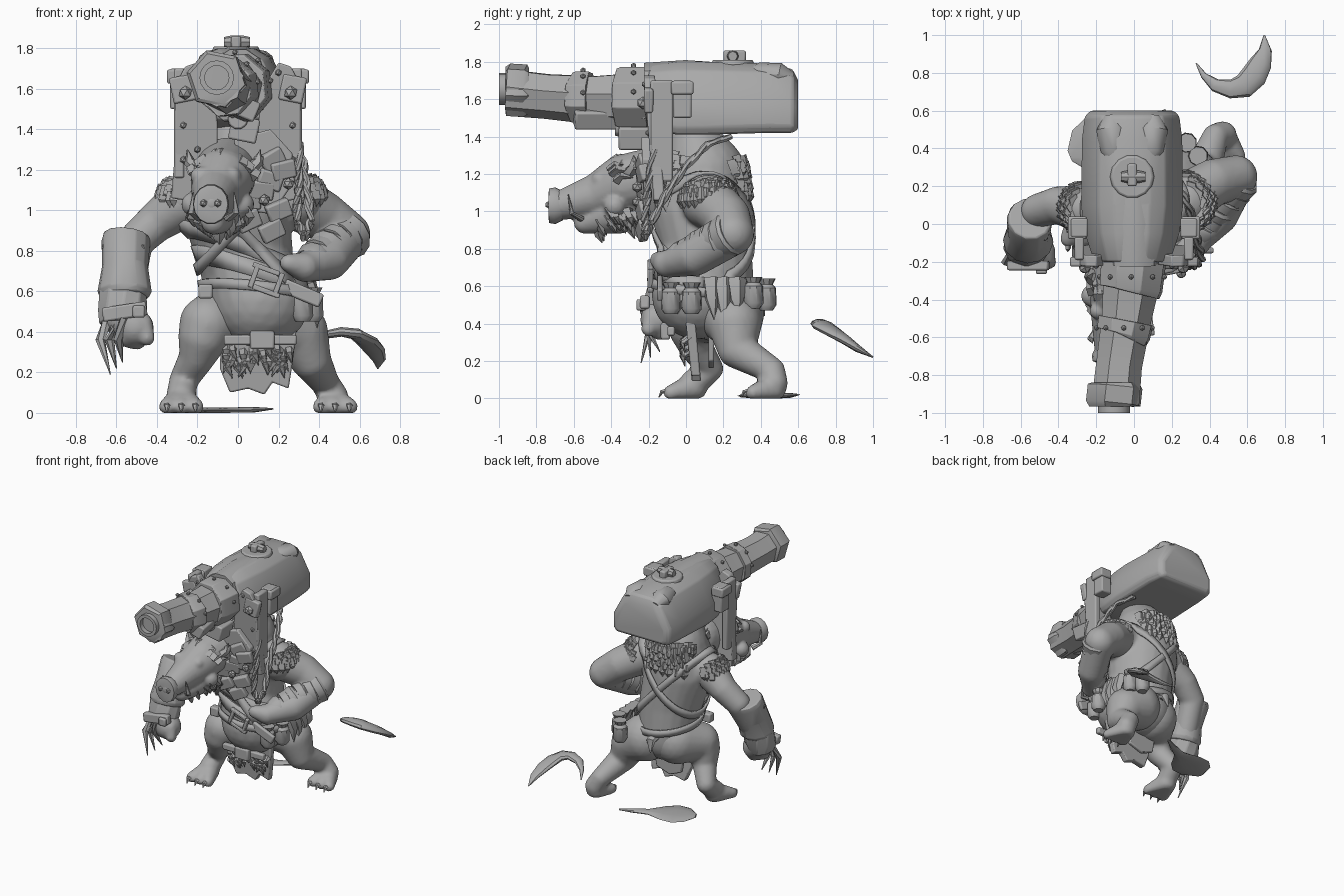
import bpy, bmesh, math, random
from mathutils import Vector as V, Matrix, Euler
from mathutils.bvhtree import BVHTree

random.seed(4)
if "Cube" in bpy.data.objects:
    bpy.data.objects.remove(bpy.data.objects["Cube"])

grey = bpy.data.materials.new("plain grey")
grey.use_nodes = True
grey.diffuse_color = (0.4, 0.4, 0.4, 1)
grey.node_tree.nodes["Principled BSDF"].inputs["Base Color"].default_value = grey.diffuse_color


def finish(name, bm, bevel=0):
    bmesh.ops.recalc_face_normals(bm, faces=bm.faces)
    me = bpy.data.meshes.new(name)
    bm.to_mesh(me)
    bm.free()
    ob = bpy.data.objects.new(name, me)
    bpy.context.collection.objects.link(ob)
    me.materials.append(grey)
    bpy.ops.object.select_all(action='DESELECT')
    ob.select_set(True)
    bpy.context.view_layer.objects.active = ob
    bpy.ops.object.shade_smooth_by_angle(angle=math.radians(35))
    if bevel:
        m = ob.modifiers.new("Bevel", 'BEVEL')
        m.width, m.segments = bevel, 2
    return ob


def add_chain(bm, balls):
    """Rounded limb: hulls between consecutive balls (x, y, z, radius)."""
    for a, b in zip(balls, balls[1:]):
        part = bmesh.new()
        for x, y, z, r in (a, b):
            bmesh.ops.create_icosphere(part, subdivisions=3, radius=r, matrix=Matrix.Translation((x, y, z)))
        res = bmesh.ops.convex_hull(part, input=part.verts)
        bmesh.ops.delete(part, geom=[v for v in set(res["geom_interior"]) if isinstance(v, bmesh.types.BMVert)], context='VERTS')
        me = bpy.data.meshes.new("temp")
        part.to_mesh(me)
        part.free()
        bm.from_mesh(me)
        bpy.data.meshes.remove(me)


def flesh(name, chains, voxel=0.014, smooth=4):
    bm = bmesh.new()
    for c in chains:
        add_chain(bm, c)
    for v in bm.verts:
        v.co.z = max(v.co.z, 0)
    m = (ob := finish(name, bm)).modifiers.new("Remesh", 'REMESH')
    m.mode, m.voxel_size, m.use_smooth_shade = 'VOXEL', voxel, True
    m = ob.modifiers.new("Smooth", 'SMOOTH')
    m.factor, m.iterations = 0.5, smooth


def loft(name, rings, n=12, spin=0, bevel=0, bm=None):
    """Tube through rings of (centre, sideways radius, upward radius)."""
    own = bm is None
    bm = bmesh.new() if own else bm
    pts, loops = [V(r[0]) for r in rings], []
    for i, (c, a, b) in enumerate(rings):
        q = (pts[min(i + 1, len(pts) - 1)] - pts[max(i - 1, 0)]).to_track_quat('Z', 'Y')
        ang = [spin + math.tau * k / n for k in range(n)]
        loops.append([bm.verts.new(pts[i] + q @ V((a * math.cos(t), b * math.sin(t), 0))) for t in ang])
    skin_loops(bm, loops)
    if own:
        finish(name, bm, bevel)


def skin_loops(bm, loops):
    for l, m in zip(loops, loops[1:]):
        for k in range(len(l)):
            bm.faces.new((l[k], l[k - 1], m[k - 1], m[k]))
    bm.faces.new(loops[0])
    bm.faces.new(loops[-1])


def box(name, loc, size, rot=(0, 0, 0), bevel=0.01):
    bm = bmesh.new()
    mat = Matrix.Translation(loc) @ Euler(rot).to_matrix().to_4x4() @ Matrix.Diagonal((*size, 1))
    bmesh.ops.create_cube(bm, size=1, matrix=mat)
    finish(name, bm, bevel)


def plate(name, outline, y, depth, lean=0):
    """Extrude an x-z outline along y."""
    bm = bmesh.new()
    f = bm.faces.new([bm.verts.new((x, y + lean * (z - 1.4), z)) for x, z in outline])
    ext = bmesh.ops.extrude_face_region(bm, geom=[f])["geom"]
    bmesh.ops.translate(bm, vec=(0, depth, 0), verts=[e for e in ext if isinstance(e, bmesh.types.BMVert)])
    finish(name, bm, .008)


def studs(name, spots, r=0.018):
    bm = bmesh.new()
    for p in spots:
        bmesh.ops.create_icosphere(bm, subdivisions=1, radius=r, matrix=Matrix.Translation(p))
    finish(name, bm)


def spikes(name, items, n=5):
    """Curved spikes: (base, bend, tip, radius)."""
    bm = bmesh.new()
    for a, b, c, r in items:
        loft("", [(a, r, r * .7), (b, r * .75, r * .55), (c, .003, .003)], n, bm=bm)
    finish(name, bm)


# Torso
torso_balls = [(.05, .17, .5, .2), (.04, .12, .75, .235), (-.01, .08, 1.0, .265), (0, .1, 1.2, .22), (0, .05, 1.36, .14)]
belly = [(.11, .06, .56, .245), (.06, .06, .72, .21)]
shoulders = [(-.26, .08, 1.05, .13), (.28, .12, 1.05, .145)]
flesh("torso", [torso_balls, belly, shoulders])
bm = bmesh.new()
for c in (torso_balls, belly, shoulders):
    add_chain(bm, c)
skin = BVHTree.FromBMesh(bm)
bm.free()

# Arms and legs
flesh("right_arm", [[(-.28, .08, 1.03, .125), (-.4, .1, .945, .1), (-.51, .07, .845, .09), (-.56, -.1, .55, .09)],
                    [(-.57, -.13, .47, .1), (-.51, -.15, .42, .095)], [(-.47, -.18, .44, .05), (-.45, -.2, .37, .04)],
                    [(-.57, -.16, .38, .05), (-.5, -.14, .36, .05)]])
flesh("left_arm", [[(.27, .13, 1.05, .14), (.42, .22, .97, .125), (.54, .25, .88, .115), (.45, .05, .76, .105), (.33, -.09, .72, .075)],
                   [(.33, -.1, .72, .075), (.25, -.15, .74, .045)]])
flesh("right_leg", [[(-.04, .17, .47, .18), (-.15, .04, .44, .14), (-.17, .03, .38, .125), (-.2, .05, .28, .09), (-.27, .13, .16, .07), (-.28, .04, .08, .075)]]
      + [[(-.28, .04, .06, .075), (x, -.08, .03, .042)] for x in (-.35, -.28, -.21)])
flesh("left_leg", [[(.18, .24, .46, .18), (.3, .26, .4, .145), (.36, .27, .26, .1), (.43, .46, .15, .07), (.47, .47, .08, .075)]]
      + [[(.47, .46, .05, .075), (x, .36, .03, .042)] for x in (.41, .48, .55)])
spikes("toenails", [((x, y, .04), (x, y - .03, .035), (x, y - .045, .005), .02)
                    for xs, y in (((-.35, -.28, -.21), -.1), ((.41, .48, .55), .34)) for x in xs])
spikes("tail_stump", [((.03, .3, .56), (.03, .4, .53), (.02, .42, .44), .05)], 8)

# Boar head
flesh("boar_head", [[(-.05, -.1, 1.2, .16), (-.08, -.33, 1.15, .155), (-.11, -.46, 1.09, .12), (-.13, -.66, 1.035, .08)],
                    [(-.09, -.36, 1.0, .12), (-.12, -.54, .94, .06)],
                    [(-.19, -.46, 1.17, .045), (-.03, -.46, 1.17, .045)],
                    [(-.22, -.38, 1.03, .06), (.02, -.38, 1.03, .06)]], .011, 3)
loft("snout_disc", [((-.13, -.66, 1.03), .075, .08), ((-.133, -.7, 1.03), .09, .1), ((-.135, -.73, 1.03), .085, .095), ((-.135, -.735, 1.03), .06, .07)], 14)
studs("nostrils", [(-.135 + s * .035, -.735, 1.035) for s in (-1, 1)], .02)
studs("eyes", [(-.11 + s * .07, -.51, 1.13) for s in (-1, 1)], .02)
spikes("tusks", [((-.12 + s * .07, -.56, .96), (-.12 + s * .11, -.61, .99), (-.12 + s * .1, -.63, 1.09), .024) for s in (-1, 1)], 8)
spikes("ears", [((-.07 + s * .12, -.3, 1.2), (-.07 + s * .17, -.27, 1.24), (-.07 + s * .18, -.28, 1.3), .05) for s in (-1, 1)], 6)
mane = []
for i in range(34):
    a, y = random.uniform(-1, 1), random.uniform(-.42, -.18)
    p = V((-.08 + .15 * a, y, 1.26 - .1 * a * a))
    mane.append((p, p + V((.02 * a, .03, .03)), p + V((.04 * a, .09, .02)), .035))
for i in range(40):
    a, y = random.uniform(-1, 1), random.uniform(-.5, -.26)
    p = V((-.09 + .13 * a, y, .92 + .1 * abs(a)))
    mane.append((p, p + V((.02 * a, .01, -.05)), p + V((.01 * a, .03, -.09)), .035))
spikes("mane_and_beard", mane, 4)

# Fur collar laid over the shoulders
fur = []
for row in range(8):
    for k in range(36):
        t = math.tau * (k + .5 * (row % 2) + random.uniform(-.2, .2)) / 36
        p = skin.find_nearest(V((.5 * math.cos(t), .1 + .4 * math.sin(t), 1.38 - .035 * row)))[0]
        out = V((math.cos(t), math.sin(t), 0))
        ln = random.uniform(.06, .1)
        fur.append((p, p + out * .015 + V((0, 0, -ln * .5)), p + out * .01 + V((0, 0, -ln)), .04))
spikes("fur_collar", fur, 4)


# Belts that hug the torso; some only cross the front
def belt(name, centre, normal, width, back_limit=1):
    bm = bmesh.new()
    mid, q = V(centre), V(normal).to_track_quat('Z', 'Y')
    axis = q @ V((0, 0, 1))
    bmesh.ops.create_cone(bm, segments=56, radius1=.45, radius2=.45, depth=width, matrix=Matrix.Translation(mid) @ q.to_matrix().to_4x4())
    bmesh.ops.delete(bm, geom=[v for v in bm.verts if v.co.y > back_limit], context='VERTS')
    for v in bm.verts:
        core = mid + axis * (v.co - mid).dot(axis)
        hit = skin.ray_cast(v.co, core - v.co)[0]
        v.co = (hit or v.co) + (v.co - core).normalized() * .008
    m = finish(name, bm).modifiers.new("Thickness", 'SOLIDIFY')
    m.thickness, m.offset = .016, 1


belt("waist_belt", (.06, .12, .6), (.12, .1, 1), .05)
belt("slung_belt", (.05, .12, .69), (.3, .12, 1), .08, .1)
belt("chest_belt", (.02, .1, .8), (.35, .1, 1), .07, .1)
belt("back_strap_a", (0, .1, .92), (.75, 0, .7), .05)
belt("back_strap_b", (0, .1, .92), (-.75, 0, .7), .05)
for z in (.6, .71):
    box("buckle_bar", (.14, -.19, z), (.14, .03, .025), (0, .35, 0), .006)
for x in (.08, .2):
    box("buckle_side", (x, -.19, .655 - .36 * (x - .14)), (.025, .03, .12), (0, .35, 0), .006)
box("strap_end", (.32, -.14, .59), (.2, .03, .07), (0, .4, 0))

# Loincloth, rags and pouches
plate("loincloth", [(-.08, .42), (.29, .42), (.27, .25), (.25, .12), (.17, .15), (.13, .09), (.05, .12), (-.04, .1), (-.09, .22)], -.1, .05, -.1)
box("loincloth_buckle", (.12, -.11, .36), (.12, .05, .09))
box("loincloth_belt", (.11, -.08, .36), (.36, .04, .05))
rag = []
for i in range(44):
    p = V((random.uniform(-.06, .26), .03, random.uniform(.25, .34)))
    rag.append((p, p + V((0, -.05, -.03)), p + V((random.uniform(-.03, .03), -.035, -.08)), .027))
spikes("loincloth_fringe", rag, 5)
plate("rear_cloth", [(-.1, .45), (.2, .45), (.16, .2), (.04, .16), (-.06, .2)], .12, .03)
for x, y, z in ((.32, -.08, .54), (.37, .03, .54), (.34, .36, .57), (.28, .43, .56)):
    loft("pouch", [((x, y, z + dz), r, r) for dz, r in ((-.09, .035), (-.06, .055), (.03, .052), (.05, .035), (.08, .05))], 9)
box("small_pouch", (-.16, -.05, .6), (.07, .06, .07))
spikes("hip_rags", [((.35, y, .64), (.39, y, .53), (.39, y + .01, .34 + d), .055) for y, d in ((.14, .08), (.2, 0), (.27, .1))], 5)

# Bracer, hand guard and claws on the right arm
loft("bracer", [((-.55, .03, .875), .115, .115), ((-.553, .02, .85), .122, .122), ((-.558, -.05, .72), .115, .115), ((-.56, -.09, .6), .135, .125), ((-.56, -.1, .57), .12, .11)], 12, bevel=.008)
studs("bracer_studs", [(-.55 + .12 * math.cos(t), .02 + .12 * math.sin(t), .82) for t in (3.6, 4.2, 4.8, 5.4)])
loft("hand_guard", [((-.57, -.09, .61), .12, .11), ((-.57, -.12, .5), .125, .11), ((-.58, -.14, .43), .11, .1)], 9, bevel=.008)
box("guard_band", (-.56, -.22, .5), (.22, .05, .07), (0, -.15, 0))
box("guard_buckle", (-.49, -.24, .5), (.06, .05, .06))
spikes("claws", [((-.64 + .04 * k, -.16 - .03 * k, .47), (-.68 + .045 * k, -.2, .36), (-.63 + .03 * k, -.19 + .05 * (k - 1), .19 + .03 * k), .032) for k in range(3)], 6)

# Wraps on the left forearm
a, b = V((.55, .24, .88)), V((.33, -.08, .715))
for i in range(6):
    c, r = a.lerp(b, .05 + i * .15), .122 - .005 * i
    d = (b - a).normalized() * .035 + V((0, 0, random.uniform(-.008, .008)))
    loft("arm_wrap", [(c - d, r * .9, r * .9), (c - d * .5, r, r), (c + d, r * .93, r * .93)], 12)

# Cannon barrel
loft("barrel", [((-.1, -.95, 1.64), .13, .13), ((-.08, -.75, 1.62), .125, .125), ((-.04, -.5, 1.6), .135, .135), ((.0, -.2, 1.6), .165, .16)], 7, .25)
loft("muzzle_block", [((-.11, -.965, 1.65), .13, .13), ((-.11, -.95, 1.65), .148, .148), ((-.1, -.86, 1.645), .148, .148), ((-.1, -.84, 1.645), .13, .13)], 6, .2)
bm = bmesh.new()
bmesh.ops.create_cone(bm, cap_ends=True, segments=16, radius1=.085, radius2=.085, depth=.1,
                      matrix=Matrix.Translation((-.105, -.95, 1.655)) @ Matrix.Rotation(math.pi / 2, 4, 'X'))
bore = min(bm.faces, key=lambda f: f.calc_center_median().y)
bmesh.ops.inset_individual(bm, faces=[bore], thickness=.025)
deep = bmesh.ops.extrude_discrete_faces(bm, faces=[bore])["faces"][0]
bmesh.ops.translate(bm, vec=(0, .06, 0), verts=deep.verts)
finish("muzzle_bore", bm)
for x, y, r, w in ((-.05, -.55, .15, .04), (-.01, -.28, .175, .08)):
    loft("barrel_band", [((x - .01, y - w, 1.605), r * .95, r * .95), ((x - .006, y - w * .8, 1.605), r, r), ((x + .008, y + w, 1.605), r * 1.03, r)], 8, .3, .006)
    studs("band_studs", [(x + r * math.cos(t), y, 1.605 + r * math.sin(t)) for t in (.2, .9, 1.6, 2.3, 3)], .015)
box("lower_rail", (.02, -.4, 1.5), (.1, .4, .1), (0, .4, .15))
box("rail_support", (.03, -.28, 1.4), (.14, .16, .12), (0, .2, 0))
loft("rail_knob", [((0, -.3, 1.45), .055, .055), ((0, -.38, 1.45), .05, .05)], 10, bevel=.008)

# Cannon body, a heavy wooden block
bm = bmesh.new()
half = [(.9, 0), (1, .1), (1, .42), (.66, .88), (.35, 1)]
section = half + [(-u, h) for u, h in reversed(half)]
stations = [(-.2, .2, 1.45, 1.78), (-.05, .25, 1.41, 1.8), (.1, .27, 1.41, 1.8), (.45, .265, 1.42, 1.79), (.57, .25, 1.42, 1.76), (.6, .22, 1.44, 1.7)]
skin_loops(bm, [[bm.verts.new((-.01 + w * u, y, lo + (hi - lo) * h)) for u, h in section] for y, w, lo, hi in stations])
finish("cannon_body", bm, .012)
loft("body_spine", [((0, -.22, 1.68), .13, .12), ((0, 0, 1.69), .15, .125), ((-.01, .2, 1.69), .12, .11)], 10)
for s in (-1, 1):
    loft("body_hump", [((-.01 + s * x, y, z), r, r * .8) for x, y, z, r in ((.08, .32, 1.74, .03), (.1, .39, 1.74, .07), (.11, .5, 1.73, .08), (.11, .57, 1.71, .04))], 12)
    # Yoke plates, boxes and hanging shoulder straps
    plate("yoke_plate", [(s * x, z) for x, z in ((.1, 1.42), (.12, 1.6), (.2, 1.73), (.26, 1.71), (.31, 1.62), (.31, 1.3), (.33, 1.06), (.2, 1.04), (.1, 1.25))], -.2, .06, -.08)
    box("yoke_side", (s * .29, -.13, 1.43), (.05, .12, .54))
    box("side_box", (s * .29, -.02, 1.6), (.09, .1, .2))
    box("side_box_lid", (s * .3, -.02, 1.66), (.1, .12, .07))
    box("yoke_corner", (s * .27, -.2, 1.6), (.12, .05, .13), (0, s * .2, 0))
    studs("yoke_bolt", [(s * .26, -.23, 1.58)], .035)
    studs("yoke_studs", [(s * .2, -.22, 1.68), (s * .27, -.2, 1.42), (s * .27, -.19, 1.25), (s * .2, -.2, 1.3)])
loft("hatch_rim", [((-.01, .25, 1.78), .12, .12), ((-.01, .25, 1.81), .11, .11)], 14, bevel=.008)
loft("hatch_knob", [((x, .25, 1.83), r, r) for x, r in ((-.07, .025), (-.04, .032), (.03, .032), (.06, .025))], 8)
box("hatch_clasp", (-.01, .26, 1.83), (.05, .12, .06))

# Chest armour and scraps
plate("chest_plate", [(-.02, 1.35), (.16, 1.4), (.27, 1.28), (.25, 1.1), (.17, .98), (.04, 1.0)], -.24, .06, -.05)
for i in range(8):
    box("chest_scrap", (random.uniform(.05, .24), -.23, .9 + .05 * i), (.12, .05, .09), (.2, random.uniform(-.7, .7), .2))
studs("chest_bolts", [(.25, -.26, 1.13), (.1, -.27, 1.25), (.13, -.26, 1.05)], .03)

# Rope loop over the left shoulder
path = [(.2, .24, 1.4), (.28, .12, 1.36), (.32, .0, 1.24), (.34, -.1, 1.1), (.36, -.18, .95), (.33, -.22, .86), (.29, -.22, .95), (.3, -.2, 1.15), (.3, -.16, 1.38)]
fine = [V(p).lerp(V(q), k / 5) for p, q in zip(path, path[1:]) for k in range(5)]
rope = bmesh.new()
for s in (0, math.pi):
    loft("", [(p + V((math.cos(i * .9 + s), math.sin(i * .9 + s), 0)) * .011, .015, .015) for i, p in enumerate(fine)], 6, bm=rope)
finish("rope", rope)

# Loose tail tuft and flat ground scrap
loft("tail_tuft", [((.33, .85, .31), .004, .004), ((.37, .785, .35), .017, .015), ((.43, .735, .385), .035, .02), ((.51, .715, .4), .05, .025), ((.58, .73, .39), .065, .028),
                   ((.635, .785, .355), .07, .028), ((.67, .85, .315), .06, .025), ((.695, .92, .265), .035, .02), ((.69, 1.0, .22), .004, .004)], 10)
loft("ground_scrap", [((-.34, .36, .014), .03, .01), ((-.28, .385, .014), .12, .014), ((-.2, .42, .014), .15, .014), ((-.12, .455, .014), .12, .014),
                      ((-.02, .5, .014), .04, .014), ((.08, .55, .016), .025, .014), ((.17, .6, .02), .01, .004)], 10)
